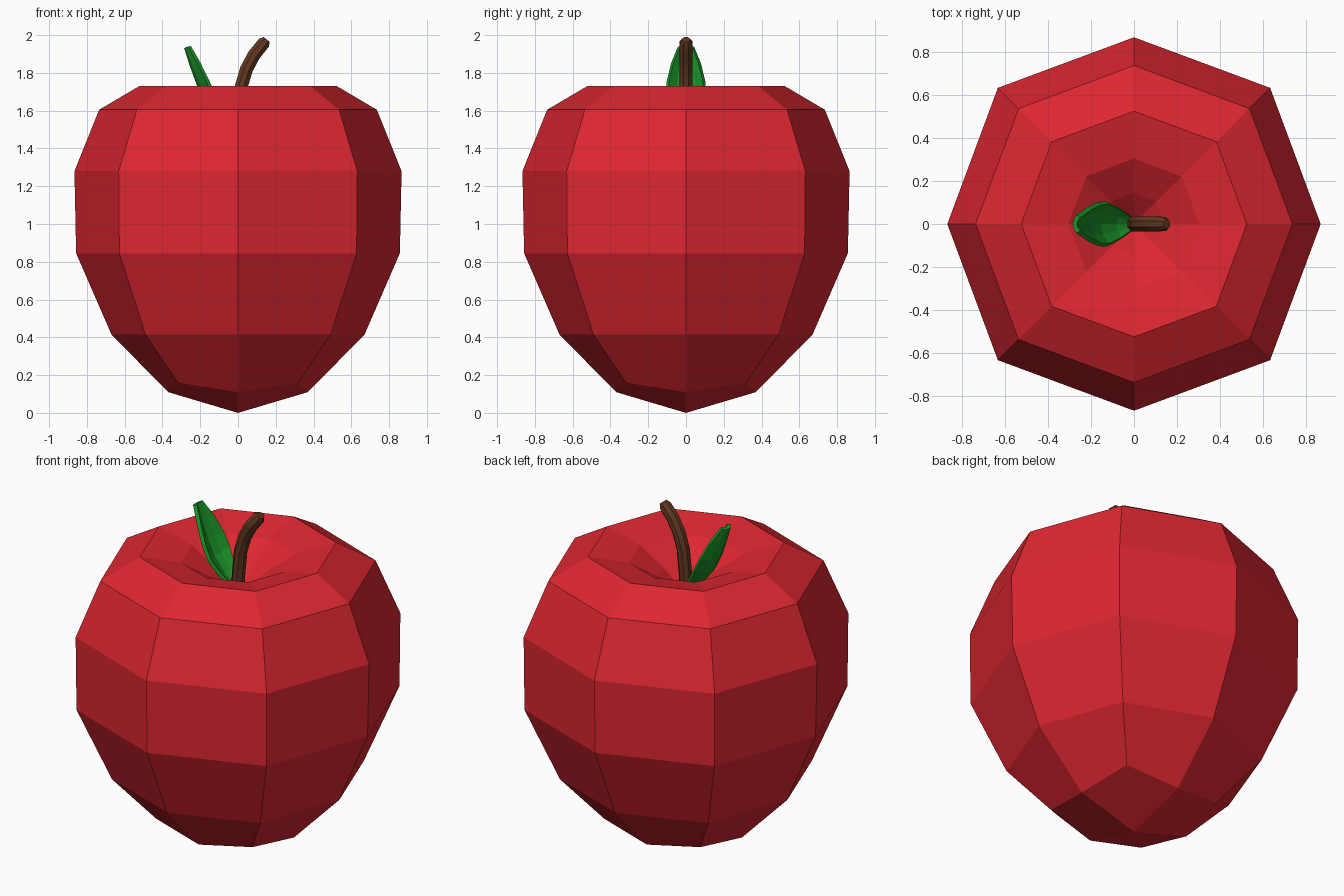
import bpy, bmesh, math
from mathutils import Vector

if "Cube" in bpy.data.objects:
    bpy.data.objects.remove(bpy.data.objects["Cube"])


def finish(name, bm, color, smooth=False):
    bmesh.ops.recalc_face_normals(bm, faces=bm.faces)
    me = bpy.data.meshes.new(name)
    bm.to_mesh(me)
    bm.free()
    ob = bpy.data.objects.new(name, me)
    bpy.context.collection.objects.link(ob)
    mat = bpy.data.materials.new(name + "_color")
    mat.diffuse_color = color
    mat.use_nodes = True
    mat.node_tree.nodes["Principled BSDF"].inputs["Base Color"].default_value = mat.diffuse_color
    me.materials.append(mat)
    for p in me.polygons:
        p.use_smooth = smooth
    return ob


def bridge(bm, a, b):
    n = len(a)
    for i in range(n):
        j = (i + 1) % n
        bm.faces.new((a[i], a[j], b[j], b[i]))


# Apple body: eight-sided rings (axis radius, diagonal radius, axis z, diagonal z)
rings = [(0.37, 0.45, 0.11, 0.16), (0.67, 0.693, 0.415, 0.415),
         (0.857, 0.888, 0.845, 0.845), (0.866, 0.893, 1.28, 1.28),
         (0.735, 0.757, 1.605, 1.605), (0.523, 0.54, 1.73, 1.73),
         (0.305, 0.312, 1.68, 1.68), (0.145, 0.148, 1.58, 1.58)]
bm = bmesh.new()
loops = []
for ra, rd, za, zd in rings:
    loops.append([bm.verts.new(((rd if i % 2 else ra) * math.cos(i * math.pi / 4),
                                (rd if i % 2 else ra) * math.sin(i * math.pi / 4),
                                zd if i % 2 else za)) for i in range(8)])
for a, b in zip(loops, loops[1:]):
    bridge(bm, a, b)
# Pointed bottom of four quads, dimple centre of eight triangles
bottom = bm.verts.new((0, 0, 0))
dimple = bm.verts.new((0, 0, 1.46))
for i in range(0, 8, 2):
    lo = loops[0]
    bm.faces.new((bottom, lo[(i + 2) % 8], lo[i + 1], lo[i]))
for i in range(8):
    bm.faces.new((dimple, loops[-1][i], loops[-1][(i + 1) % 8]))
finish("apple_body", bm, (0.72, 0.02, 0.03, 1))

# Stem: bent eight-sided tube with a rounded tip (x, z, radius)
path = [(0.0, 1.44, 0.037), (0.003, 1.58, 0.037), (0.018, 1.73, 0.037),
        (0.045, 1.82, 0.037), (0.085, 1.895, 0.037), (0.138, 1.96, 0.036),
        (0.152, 1.977, 0.022)]
bm = bmesh.new()
loops = []
for k, (x, z, r) in enumerate(path):
    p, q = path[max(k - 1, 0)], path[min(k + 1, len(path) - 1)]
    t = Vector((q[0] - p[0], 0, q[1] - p[1])).normalized()
    side = Vector((t.z, 0, -t.x))
    loops.append([bm.verts.new(Vector((x, 0, z))
                               + side * r * math.cos((i + 0.5) * math.pi / 4)
                               + Vector((0, r * math.sin((i + 0.5) * math.pi / 4), 0)))
                  for i in range(8)])
for a, b in zip(loops, loops[1:]):
    bridge(bm, a, b)
bm.faces.new(loops[0])
bm.faces.new(loops[-1])
finish("stem", bm, (0.12, 0.04, 0.015, 1), True)
bpy.context.view_layer.objects.active = bpy.data.objects["stem"]
bpy.data.objects["stem"].select_set(True)
bpy.ops.object.shade_smooth_by_angle(angle=math.radians(35))

# Leaf: cupped strip with thickness (x, z, half width, cup depth)
spine = [(-0.01, 1.5, 0.025, 0.01), (-0.09, 1.56, 0.07, 0.035),
         (-0.165, 1.65, 0.098, 0.05), (-0.208, 1.74, 0.095, 0.05),
         (-0.245, 1.84, 0.072, 0.04), (-0.275, 1.935, 0.036, 0.018)]
bm = bmesh.new()
rows = []
for k, (x, z, w, cup) in enumerate(spine):
    p, q = spine[max(k - 1, 0)], spine[min(k + 1, len(spine) - 1)]
    t = Vector((q[0] - p[0], 0, q[1] - p[1])).normalized()
    n = Vector((t.z, 0, -t.x))
    rows.append([bm.verts.new(Vector((x, w * s, z)) + n * cup * s * s)
                 for s in (-1, -0.55, 0, 0.55, 1)])
for a, b in zip(rows, rows[1:]):
    for i in range(4):
        bm.faces.new((a[i], a[i + 1], b[i + 1], b[i]))
leaf = finish("leaf", bm, (0.01, 0.28, 0.02, 1))
mod = leaf.modifiers.new("thickness", 'SOLIDIFY')
mod.thickness = 0.022
mod.offset = 0
